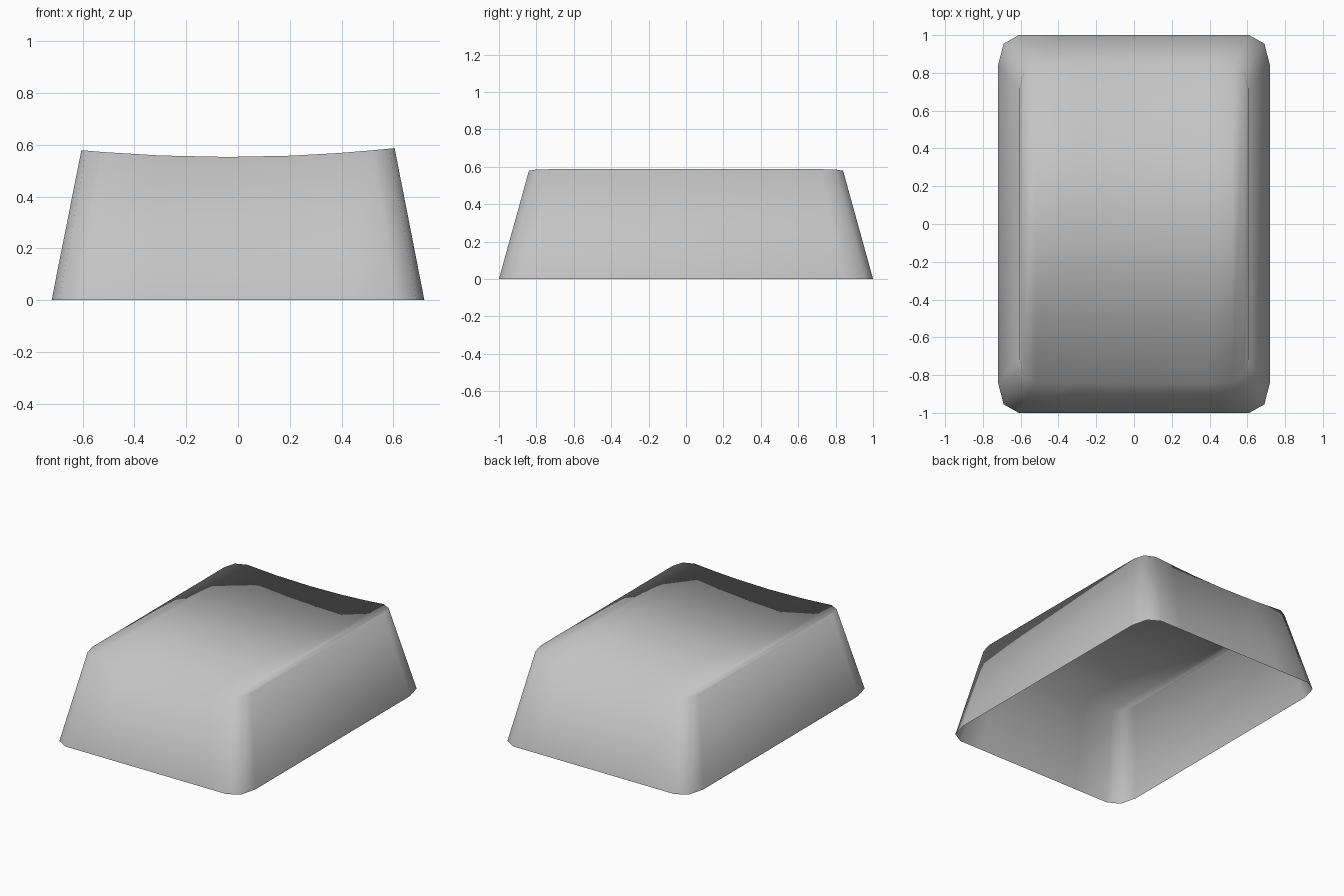
import bpy
import bmesh

cube = bpy.data.objects.get("Cube")
if cube:
    bpy.data.objects.remove(cube, do_unlink=True)

# Warm-free plain grey plastic
grey = bpy.data.materials.new("plain grey")
grey.use_nodes = True
color = (0.55, 0.55, 0.55, 1)
grey.diffuse_color = color
grey.node_tree.nodes["Principled BSDF"].inputs["Base Color"].default_value = color


def dish(x):
    """Height of the gently hollowed top, a little higher on +x."""
    return 0.553 + 0.082 * (x + 0.04) ** 2


# Half cross-sections: top x, top half depth, rim x, rim half depth
corner = [(0.605, 0.72, 0.72, 0.84),
          (0.585, 0.80, 0.69, 0.955),
          (0.52, 0.84, 0.61, 1.0)]
middle = [(x, 0.84, x * 1.17, 1.0) for x in (-0.3, -0.04, 0.2, 0.38)]
left = [(-tx, ty, -rx, ry) for tx, ty, rx, ry in corner]
sections = left + middle + corner[::-1]

# Open-bottomed shell lofted across the sections from -x to +x
bm = bmesh.new()
rows = []
for tx, ty, rx, ry in sections:
    z = dish(tx)
    points = [(rx, -ry, 0), (tx, -ty, z), (tx, ty, z), (rx, ry, 0)]
    rows.append([bm.verts.new(p) for p in points])
for a, b in zip(rows, rows[1:]):
    for i in range(3):
        bm.faces.new((a[i], b[i], b[i + 1], a[i + 1]))

# Side walls close the two ends
bm.faces.new(rows[0])
bm.faces.new(rows[-1][::-1])
for face in bm.faces:
    face.smooth = True
bm.normal_update()
bmesh.ops.recalc_face_normals(bm, faces=bm.faces[:])
top = max(bm.faces, key=lambda f: abs(f.normal.z))
if top.normal.z < 0:
    bmesh.ops.reverse_faces(bm, faces=bm.faces[:])

mesh = bpy.data.meshes.new("cap_shell")
bm.to_mesh(mesh)
bm.free()
mesh.materials.append(grey)
shell = bpy.data.objects.new("cap_shell", mesh)
bpy.context.collection.objects.link(shell)
